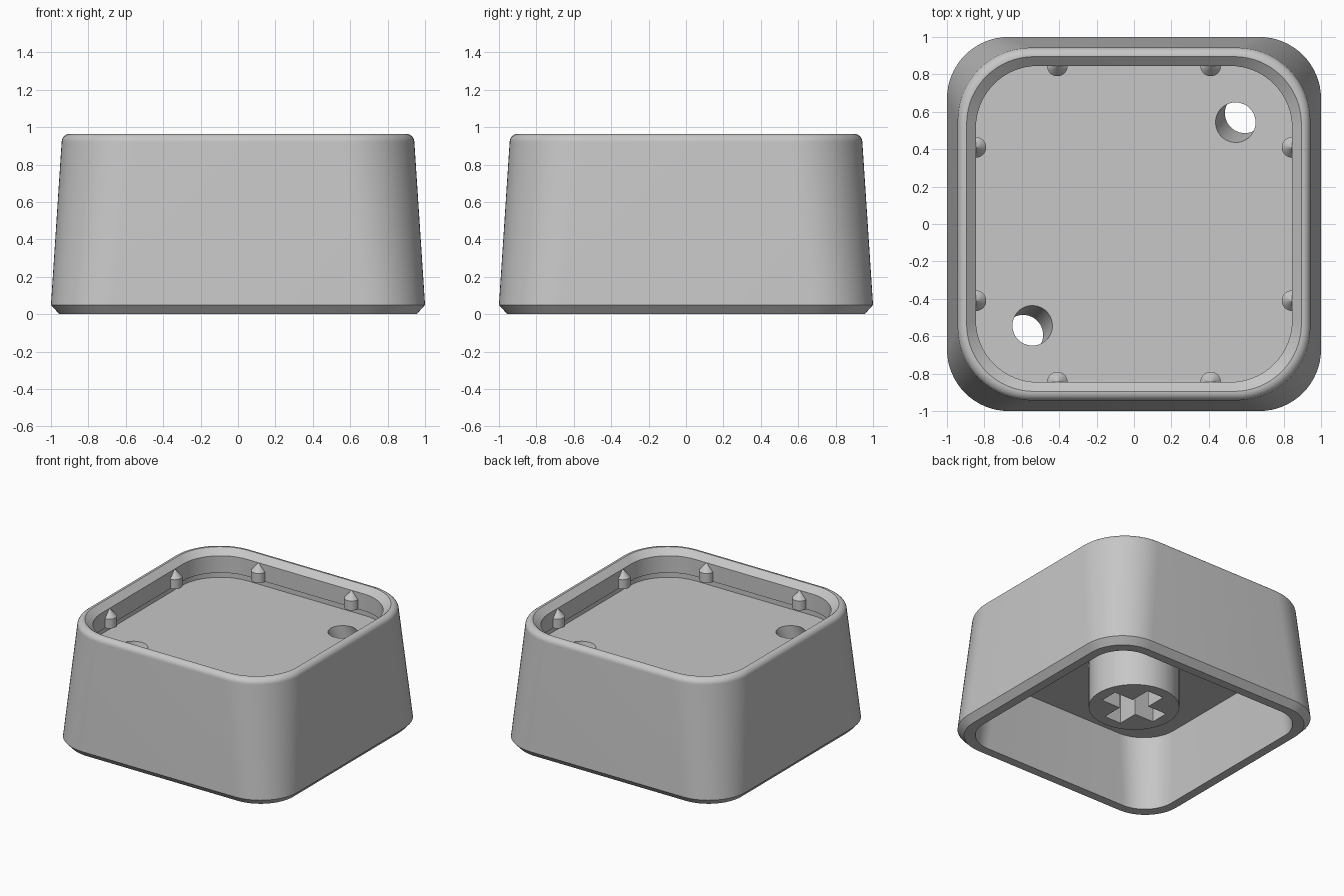
import bpy, bmesh
from math import cos, sin, pi

old = bpy.data.objects.get("Cube")
if old:
    bpy.data.objects.remove(old, do_unlink=True)

grey = bpy.data.materials.new("light_grey_plastic")
grey.use_nodes = True
colour = (0.57, 0.57, 0.57, 1)
grey.diffuse_color = colour
for node in grey.node_tree.nodes:
    if node.type == 'BSDF_PRINCIPLED':
        node.inputs["Base Color"].default_value = colour


def rounded_square(half, radius, z, steps=16):
    c = half - radius
    ring = []
    for q, (sx, sy) in enumerate([(1, 1), (-1, 1), (-1, -1), (1, -1)]):
        for i in range(steps + 1):
            a = (q + i / steps) * pi / 2
            ring.append((sx * c + radius * cos(a), sy * c + radius * sin(a), z))
    return ring


def circle(x, y, r, z, n=48):
    return [(x + r * cos(2 * pi * i / n), y + r * sin(2 * pi * i / n), z) for i in range(n)]


def loft(name, rings):
    """Skin a stack of equal rings and cap both ends."""
    bm = bmesh.new()
    loops = [[bm.verts.new(p) for p in ring] for ring in rings]
    for a, b in zip(loops, loops[1:]):
        for i in range(len(a)):
            j = (i + 1) % len(a)
            bm.faces.new((a[i], a[j], b[j], b[i]))
    bm.faces.new(loops[0][::-1])
    bm.faces.new(loops[-1])
    bmesh.ops.recalc_face_normals(bm, faces=bm.faces[:])
    mesh = bpy.data.meshes.new(name)
    bm.to_mesh(mesh)
    bm.free()
    mesh.materials.append(grey)
    obj = bpy.data.objects.new(name, mesh)
    bpy.context.collection.objects.link(obj)
    return obj


def activate(obj):
    bpy.ops.object.select_all(action='DESELECT')
    obj.select_set(True)
    bpy.context.view_layer.objects.active = obj


def cut(obj, cutter):
    cutter.hide_render = True
    mod = obj.modifiers.new("cut", 'BOOLEAN')
    mod.operation = 'DIFFERENCE'
    mod.solver = 'EXACT'
    mod.object = cutter
    activate(obj)
    bpy.ops.object.modifier_apply(modifier=mod.name)
    bpy.data.objects.remove(cutter, do_unlink=True)


def smooth(obj):
    activate(obj)
    bpy.ops.object.shade_smooth_by_angle(angle=pi / 6)


# Section of the cap (half width, corner radius, height), ceiling to recess floor
ceiling, floor = 0.56, 0.74
section = [(0.85, 0.28, ceiling), (0.885, 0.25, 0), (0.955, 0.29, 0), (1, 0.33, 0.05)]
for i in range(9):
    a = i / 8 * pi / 2
    section.append((0.898 + 0.045 * cos(a), 0.36 + 0.03 * cos(a), 0.92 + 0.045 * sin(a)))
section += [(0.895, 0.36, 0.965), (0.845, 0.33, 0.92), (0.845, 0.33, 0.785),
            (0.862, 0.345, 0.785), (0.862, 0.345, floor)]
cap = loft("cap_shell", [rounded_square(*s) for s in section])

# Two holes leaning outward through the plate
for side in (1, -1):
    rings = []
    for z in (floor + 0.05, ceiling - 0.05):
        c = side * (0.543 + 0.05 * (floor - z) / (floor - ceiling))
        rings.append(circle(c, c, 0.107, z))
    cut(cap, loft("hole_cutter", rings))
smooth(cap)

# Round stem with a cross socket
stem = loft("stem", [circle(0, 0, 0.327, z, 64) for z in (0.19, ceiling + 0.02)])
long, thin = 0.24, 0.073
corner = [(long, -thin), (long, thin), (thin, thin)]
cross = list(corner)
for turn in range(3):
    corner = [(-y, x) for x, y in corner]
    cross += corner
cut(stem, loft("socket_cutter", [[(x, y, z) for x, y in cross] for z in (0.1, ceiling)]))
smooth(stem)

# Pointed pins half sunk in the recess wall, two per side
for turn in range(4):
    for along in (-0.41, 0.41):
        x, y = along, 0.845
        for k in range(turn):
            x, y = -y, x
        pin = loft("wall_pin", [circle(x, y, r, z, 24)
                                for r, z in ((0.055, 0.785), (0.055, 0.86), (0.002, 0.92))])
        smooth(pin)
